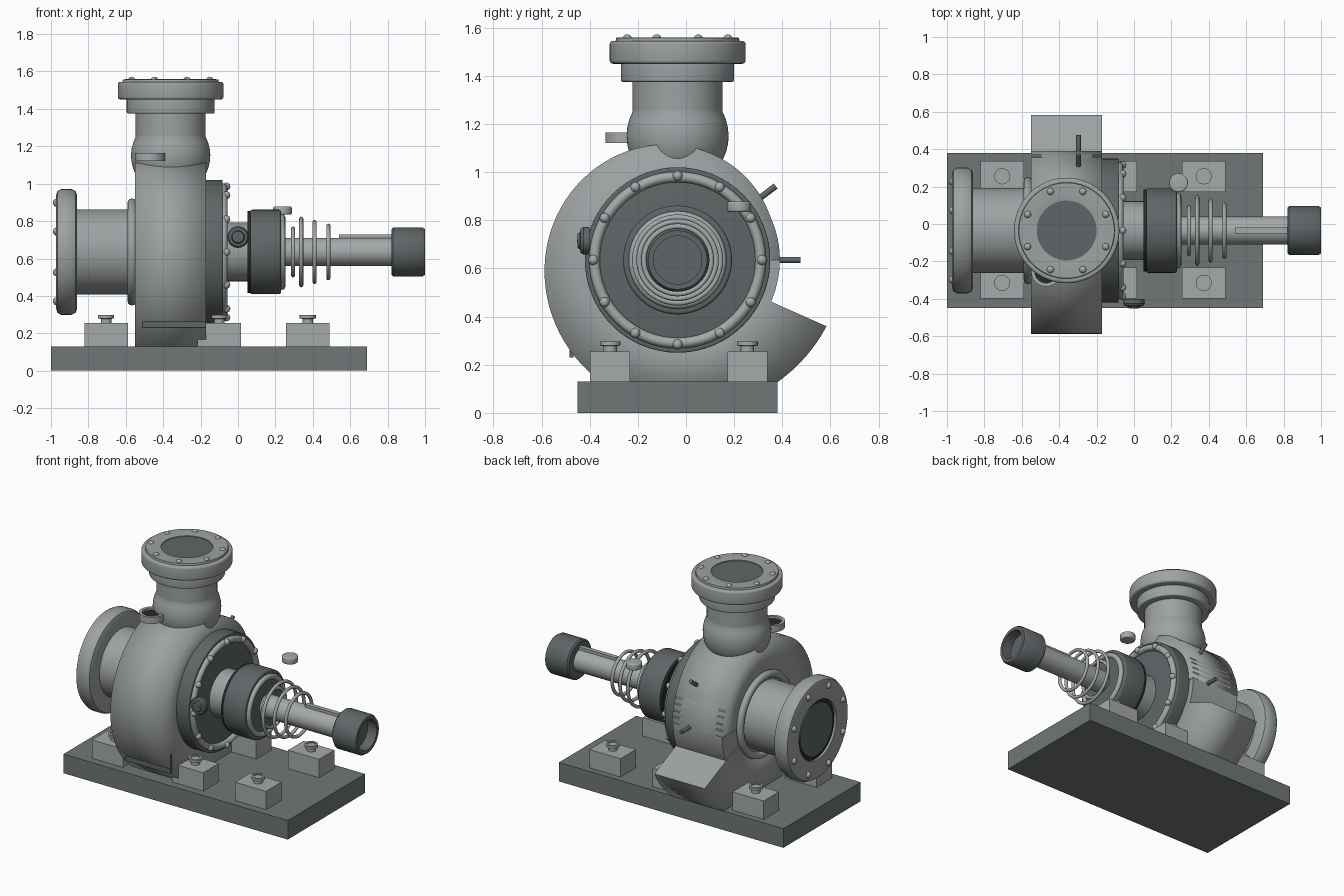
import bpy, bmesh, math
from mathutils import Matrix, Vector

if "Cube" in bpy.data.objects:
    bpy.data.objects.remove(bpy.data.objects["Cube"])


def material(name, r, g, b):
    m = bpy.data.materials.new(name)
    m.use_nodes = True
    m.diffuse_color = (r, g, b, 1)
    bsdf = next(n for n in m.node_tree.nodes if n.type == 'BSDF_PRINCIPLED')
    bsdf.inputs["Base Color"].default_value = (r, g, b, 1)
    return m


casing = material("casing grey", .34, .36, .36)
steel = material("steel grey", .38, .40, .40)
slate = material("base slate", .16, .18, .185)
dark = material("dark iron", .115, .13, .135)
black = material("seal black", .02, .022, .025)

CY, CZ = -.035, .635          # shaft axis
DX = -.36                     # discharge centre
TURN = {'X': Matrix.Rotation(math.pi / 2, 4, 'Y'),
        'Y': Matrix.Rotation(math.pi / 2, 4, 'X'),
        'Z': Matrix.Identity(4)}


def finish(name, bm, mat, angle=35):
    bmesh.ops.recalc_face_normals(bm, faces=bm.faces)
    me = bpy.data.meshes.new(name)
    bm.to_mesh(me)
    bm.free()
    me.materials.append(mat)
    me.shade_smooth()
    me.set_sharp_from_angle(angle=math.radians(angle))
    ob = bpy.data.objects.new(name, me)
    bpy.context.collection.objects.link(ob)
    return ob


def lathe(name, profile, mat, axis='X', loc=(0, CY, CZ), steps=64, closed=False):
    """Turn a profile of (radius, height) points about an axis."""
    bm = bmesh.new()
    vs = [bm.verts.new((r, 0, h)) for r, h in profile]
    edges = [bm.edges.new(p) for p in zip(vs, vs[1:])]
    if closed:
        edges.append(bm.edges.new((vs[-1], vs[0])))
    bmesh.ops.spin(bm, geom=vs + edges, cent=(0, 0, 0), axis=(0, 0, 1),
                   angle=math.tau, steps=steps)
    bmesh.ops.remove_doubles(bm, verts=bm.verts, dist=1e-4)
    bm.transform(Matrix.Translation(loc) @ TURN[axis])
    return finish(name, bm, mat)


def disc(name, r, a, b, mat, axis='X', loc=(0, CY, CZ), bevel=0, steps=64):
    """Solid cylinder from a to b, with optional rounded rims."""
    pts = [(0, a)]
    n = 4 if bevel else 0
    arc = [math.pi / 2 * i / max(n, 1) for i in range(n + 1)]
    pts += [(r - bevel + bevel * math.sin(t), a + bevel - bevel * math.cos(t)) for t in arc]
    pts += [(r - bevel + bevel * math.cos(t), b - bevel + bevel * math.sin(t)) for t in arc]
    return lathe(name, pts + [(0, b)], mat, axis, loc, steps)


def ring(name, major, minor, h, mat, axis='X', loc=(0, CY, CZ)):
    pts = [(major + minor * math.cos(math.tau * i / 12),
            h + minor * math.sin(math.tau * i / 12)) for i in range(12)]
    return lathe(name, pts, mat, axis, loc, 64, True)


def box(name, x, y, z, mat):
    bm = bmesh.new()
    bmesh.ops.create_cube(bm, size=1)
    for v in bm.verts:
        v.co = [lo + (c + .5) * (hi - lo) for c, (lo, hi) in zip(v.co, (x, y, z))]
    return finish(name, bm, mat)


def bolts(name, count, radius, size, h, axis, loc, start=0):
    """Circle of domed bolt heads."""
    for i in range(count):
        a = start + math.tau * i / count
        p = TURN[axis] @ Vector((radius * math.cos(a), radius * math.sin(a), h))
        bm = bmesh.new()
        bmesh.ops.create_uvsphere(bm, u_segments=16, v_segments=8, radius=size)
        bm.transform(Matrix.Translation(Vector(loc) + p))
        finish(f"{name}_{i + 1}", bm, steel)


# Base plate, mounting blocks and hold-down bolts
box("base_plate", (-1, .69), (-.45, .38), (0, .13), slate)
for x in (-.705, -.1, .373):
    for y in (-.315, .255):
        box("mounting_block", (x - .117, x + .117), (y - .083, y + .083), (.12, .255), steel)
        lathe("hold_down_bolt", [(0, .25), (.028, .25), (.028, .277), (.043, .28),
                                 (.043, .297), (.03, .297), (.03, .29), (0, .29)],
              steel, 'Z', (x, y, 0), 24)

# Spiral casing: rectangular section with growing radius
bm = bmesh.new()
loops = []
for i in range(85):
    deg = 336 * i / 84
    a, r = math.radians(deg), max(.425, .405 + .00081 * deg)
    loops.append([bm.verts.new((x, CY + q * math.cos(a), CZ + q * math.sin(a)))
                  for x, q in ((-.55, .2), (-.55, r), (-.17, r), (-.17, .2))])
for p, q in zip(loops, loops[1:]):
    for j in range(4):
        k = (j + 1) % 4
        bm.faces.new((p[j], p[k], q[k], q[j]))
bm.faces.new(loops[0])
bm.faces.new(loops[-1])
volute = finish("spiral_casing", bm, casing, 120)
for f in volute.data.polygons[-2:]:
    f.use_smooth = False
disc("casing_core", .425, -.545, -.175, casing)
box("data_plate", (-.51, -.17), (-.484, -.468), (.23, .365), dark)

# Discharge neck and flange
neck = (DX, CY, 0)
lathe("discharge_neck", [(0, .94)] +
      [(.212 * math.cos(t), 1.15 + .212 * math.sin(t))
       for t in (math.radians(d) for d in range(-80, 29, 9))] +
      [(.187, 1.26), (.187, 1.39)], casing, 'Z', neck)
disc("discharge_collar", .235, 1.375, 1.46, casing, 'Z', neck, .008)
disc("discharge_flange", .282, 1.45, 1.545, casing, 'Z', neck, .014)
lathe("discharge_face", [(.26, 1.53), (.255, 1.558), (.2, 1.56), (.16, 1.555), (.16, 1.53)],
      casing, 'Z', neck)
disc("discharge_bore", .162, 1.53, 1.55, dark, 'Z', neck)
bolts("discharge_bolt", 8, .226, .02, 1.552, 'Z', neck, math.pi / 8)

# Suction pipe and flange
axis_loc = (0, CY, CZ)
ring("suction_seat", .262, .024, -.567, casing)
disc("suction_seat_face", .262, -.57, -.54, casing)
disc("suction_pipe", .227, -.88, -.54, casing)
lathe("suction_flange", [(.2, -.945), (.2, -.968), (.3, -.973), (.325, -.966), (.336, -.945),
                         (.336, -.89), (.325, -.868), (.3, -.86), (.2, -.86)], casing)
disc("suction_bore", .175, -.96, -.9, dark)
disc("suction_seal", .205, -.952, -.9, black)
bolts("suction_bolt", 8, .285, .022, -.968, 'X', axis_loc, math.pi / 8)

# Front cover with bolted ring
disc("front_cover", .385, -.2, -.082, dark, bevel=.006)
ring("cover_ring", .345, .022, -.078, steel)
bolts("cover_bolt", 12, .35, .021, -.062, 'X', axis_loc)
disc("bearing_neck", .157, -.1, .06, casing)

# Bearing housing, spring rings, shaft and coupling
disc("bearing_gasket", .22, .05, .07, black)
disc("bearing_housing", .226, .065, .23, dark, bevel=.012)
ring("bearing_lip", .185, .018, .235, steel)
disc("bearing_cap", .18, .2, .24, dark)
for i, (x, r) in enumerate(((.295, .125), (.338, .178), (.41, .16), (.483, .14))):
    ring(f"spring_ring_{i + 1}", r, .011, x, steel)
disc("shaft", .075, .2, .84, steel)
box("shaft_key", (.54, .82), (CY - .015, CY + .015), (.68, .728), steel)
lathe("coupling", [(0, .82), (.122, .82), (.132, .83), (.132, .985), (.122, 1),
                   (.1, 1), (.1, .93), (0, .93)], dark)
ring("coupling_rim", .113, .01, .99, steel)

# Sight glass, oil cap and lifting eye
lathe("sight_glass", [(0, .40), (.056, .40), (.058, .425), (.05, .438), (.035, .44),
                      (.03, .45), (0, .452)], dark, 'Y', (0, 0, .715), 32)
disc("oil_cap", .05, .835, .878, steel, 'Z', (.238, .22, 0), .008, 32)
lathe("lifting_eye", [(.06, 1.12), (.08, 1.12), (.08, 1.165), (.06, 1.165)],
      steel, 'Z', (-.47, -.255, 0), 32, True)
disc("lifting_eye_centre", .062, 1.125, 1.15, black, 'Z', (-.47, -.255, 0), 0, 32)

# Drain and vent pins on the back of the casing
for deg in (0, 37):
    pin = disc("vent_pin", .013, .36, .51, dark, 'Z', (0, 0, 0), 0, 16)
    pin.location = (-.297, CY, CZ)
    pin.rotation_euler.x = math.radians(deg - 90)
